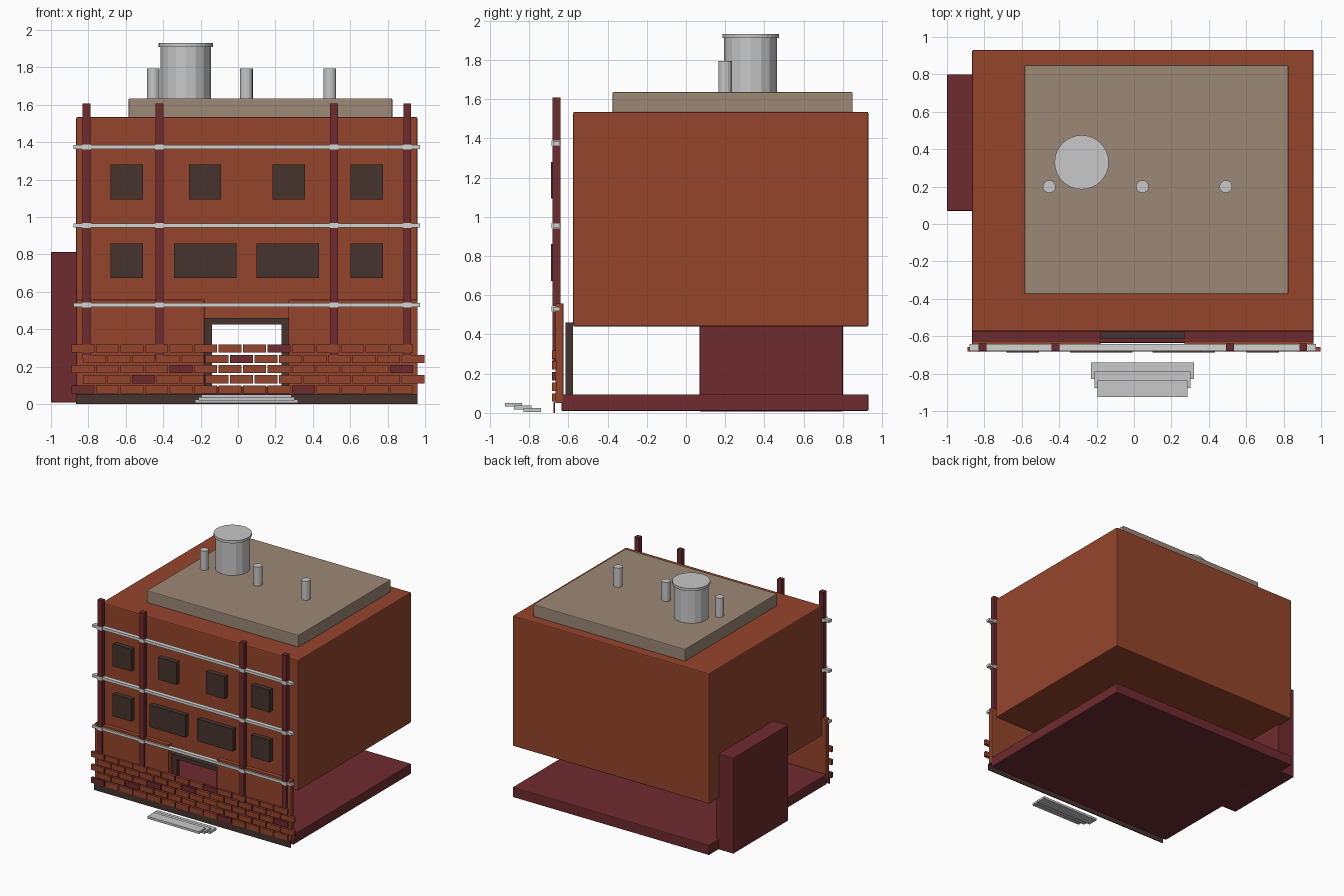
import bpy, bmesh, math

if "Cube" in bpy.data.objects:
    bpy.data.objects.remove(bpy.data.objects["Cube"])


def colour(name, r, g, b):
    m = bpy.data.materials.new(name)
    m.diffuse_color = (r, g, b, 1)
    m.use_nodes = True
    m.node_tree.nodes["Principled BSDF"].inputs["Base Color"].default_value = m.diffuse_color
    return m


BRICK = colour("brick orange", 0.30, 0.060, 0.025)
MAROON = colour("dark red", 0.156, 0.024, 0.028)
BROWN = colour("dark brown", 0.061, 0.034, 0.026)
TAN = colour("roof tan", 0.33, 0.25, 0.18)
GREY = colour("metal grey", 0.58, 0.58, 0.58)
PALE = colour("pale trim", 0.65, 0.66, 0.64)


def finish(name, bm, mats, bevel=0):
    bmesh.ops.recalc_face_normals(bm, faces=bm.faces)
    me = bpy.data.meshes.new(name)
    bm.to_mesh(me)
    bm.free()
    for m in mats:
        me.materials.append(m)
    ob = bpy.data.objects.new(name, me)
    bpy.context.collection.objects.link(ob)
    if bevel:
        mod = ob.modifiers.new("bevel", 'BEVEL')
        mod.width, mod.segments = bevel, 2
    return ob


def add_box(bm, xs, ys, zs, index=0):
    geo = bmesh.ops.create_cube(bm, size=1)
    for v in geo["verts"]:
        for i, (a, b) in enumerate((xs, ys, zs)):
            v.co[i] = a if v.co[i] < 0 else b
        for f in v.link_faces:
            f.material_index = index


def box(name, xs, ys, zs, mat, bevel=0):
    bm = bmesh.new()
    add_box(bm, xs, ys, zs)
    return finish(name, bm, [mat], bevel)


def cylinder(name, x, y, r, z0, z1, sides):
    bm = bmesh.new()
    bmesh.ops.create_cone(bm, cap_ends=True, segments=sides, radius1=r, radius2=r, depth=z1 - z0)
    bmesh.ops.translate(bm, verts=bm.verts, vec=(x, y, (z0 + z1) / 2))
    return finish(name, bm, [GREY])


LEFT, RIGHT = -0.865, 0.96

# Main masses
box("upper_building", (LEFT, RIGHT), (-0.575, 0.93), (0.44, 1.535), BRICK, 0.008)
box("foundation_slab", (LEFT, RIGHT), (-0.635, 0.93), (0.01, 0.095), MAROON, 0.006)
box("side_annex", (-1.0, -0.84), (0.07, 0.80), (0.008, 0.813), MAROON, 0.006)
box("roof_deck", (-0.585, 0.825), (-0.375, 0.85), (1.53, 1.635), TAN, 0.006)

# Ground floor facade either side of the doorway
box("left_front_wall", (LEFT, -0.18), (-0.665, -0.625), (0.05, 0.558), BRICK, 0.003)
box("right_front_wall", (0.27, RIGHT), (-0.665, -0.625), (0.05, 0.558), BRICK, 0.003)
box("front_skirting", (LEFT, RIGHT), (-0.676, -0.668), (0.0, 0.055), BROWN)

# Door frame
frame = bmesh.new()
for xs, zs in (((-0.18, -0.138), (0.09, 0.46)), ((0.232, 0.27), (0.09, 0.46)),
               ((-0.138, 0.232), (0.427, 0.46))):
    add_box(frame, xs, (-0.615, -0.576), zs)
finish("door_frame", frame, [BROWN])

# Raised bricks in staggered rows, a few of them dark
dark = {(0, 0), (0, 9), (1, 2), (2, 4), (2, 13), (3, 6), (4, 8)}
bricks = bmesh.new()
for row in range(5):
    start = -0.89 if row % 2 == 0 else -0.829
    z = 0.057 + row * 0.0545
    for col in range(14):
        x = start + col * 0.131
        add_box(bricks, (x, x + 0.123), (-0.682, -0.658), (z, z + 0.043), int((row, col) in dark))
finish("facing_bricks", bricks, [BRICK, MAROON])

# Vertical pilasters and horizontal trim bands with clips where they cross
pilaster_x = (-0.81, -0.42, 0.513, 0.905)
for i, x in enumerate(pilaster_x):
    box(f"pilaster_{i + 1}", (x - 0.021, x + 0.021), (-0.68, -0.64), (0.24, 1.608), MAROON)
for i, z in enumerate((0.53, 0.955, 1.375)):
    bm = bmesh.new()
    add_box(bm, (-0.88, 0.973), (-0.678, -0.642), (z - 0.011, z + 0.011))
    for x in pilaster_x:
        add_box(bm, (x - 0.025, x + 0.025), (-0.685, -0.638), (z - 0.014, z + 0.014))
    finish(f"trim_band_{i + 1}", bm, [PALE])

# Windows
upper = ((-0.683, -0.508), (-0.262, -0.09), (0.184, 0.358), (0.602, 0.776))
lower = ((-0.683, -0.508), (-0.342, -0.007), (0.10, 0.433), (0.602, 0.776))
for floor, spans, zs in (("upper", upper, (1.093, 1.28)), ("lower", lower, (0.673, 0.86))):
    for i, xs in enumerate(spans):
        box(f"{floor}_window_{i + 1}", xs, (-0.688, -0.645), zs, BROWN)

# Entrance steps
for i in range(3):
    d, y, z = i * 0.0175, -0.74 - i * 0.048, 0.005 + i * 0.0135
    box(f"step_{i + 1}", (-0.23 + d, 0.32 - d), (y - 0.088, y), (z, z + 0.019), GREY)

# Roof tank and vent pipes
cylinder("water_tank", -0.28, 0.33, 0.135, 1.63, 1.915, 16)
cylinder("tank_lid", -0.28, 0.33, 0.145, 1.91, 1.932, 32)
for i, x in enumerate((-0.453, 0.045, 0.491)):
    cylinder(f"vent_pipe_{i + 1}", x, 0.2, 0.034, 1.63, 1.795, 16)
